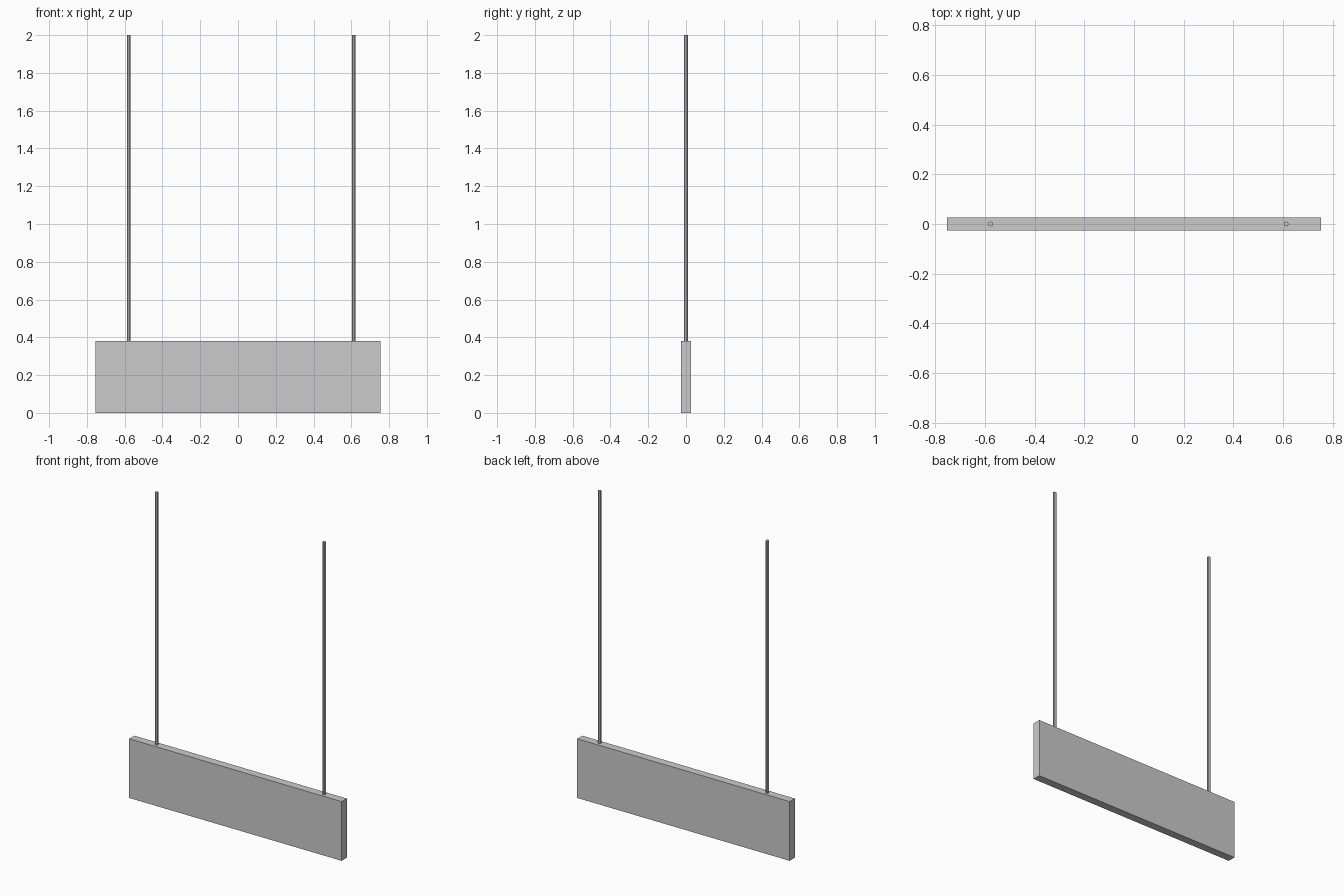
import bpy

if "Cube" in bpy.data.objects:
    bpy.data.objects.remove(bpy.data.objects["Cube"])

BOARD_W, BOARD_D, BOARD_H = 1.508, 0.052, 0.38
TOP = 2.0
ROD_R = 0.01

# Hanging sign board
bpy.ops.mesh.primitive_cube_add(size=1, location=(0, 0, BOARD_H / 2))
board = bpy.context.object
board.name = "sign_board"
board.scale = (BOARD_W, BOARD_D, BOARD_H)
bpy.ops.object.transform_apply(location=False, rotation=False, scale=True)


def add_rod(name, x):
    bpy.ops.mesh.primitive_cylinder_add(
        vertices=8, radius=ROD_R, depth=TOP - BOARD_H,
        location=(x, 0, (TOP + BOARD_H) / 2))
    bpy.context.object.name = name


# Suspension rods, slightly off-centre as a pair
for name, x in (("left_rod", -0.578), ("right_rod", 0.613)):
    add_rod(name, x)
